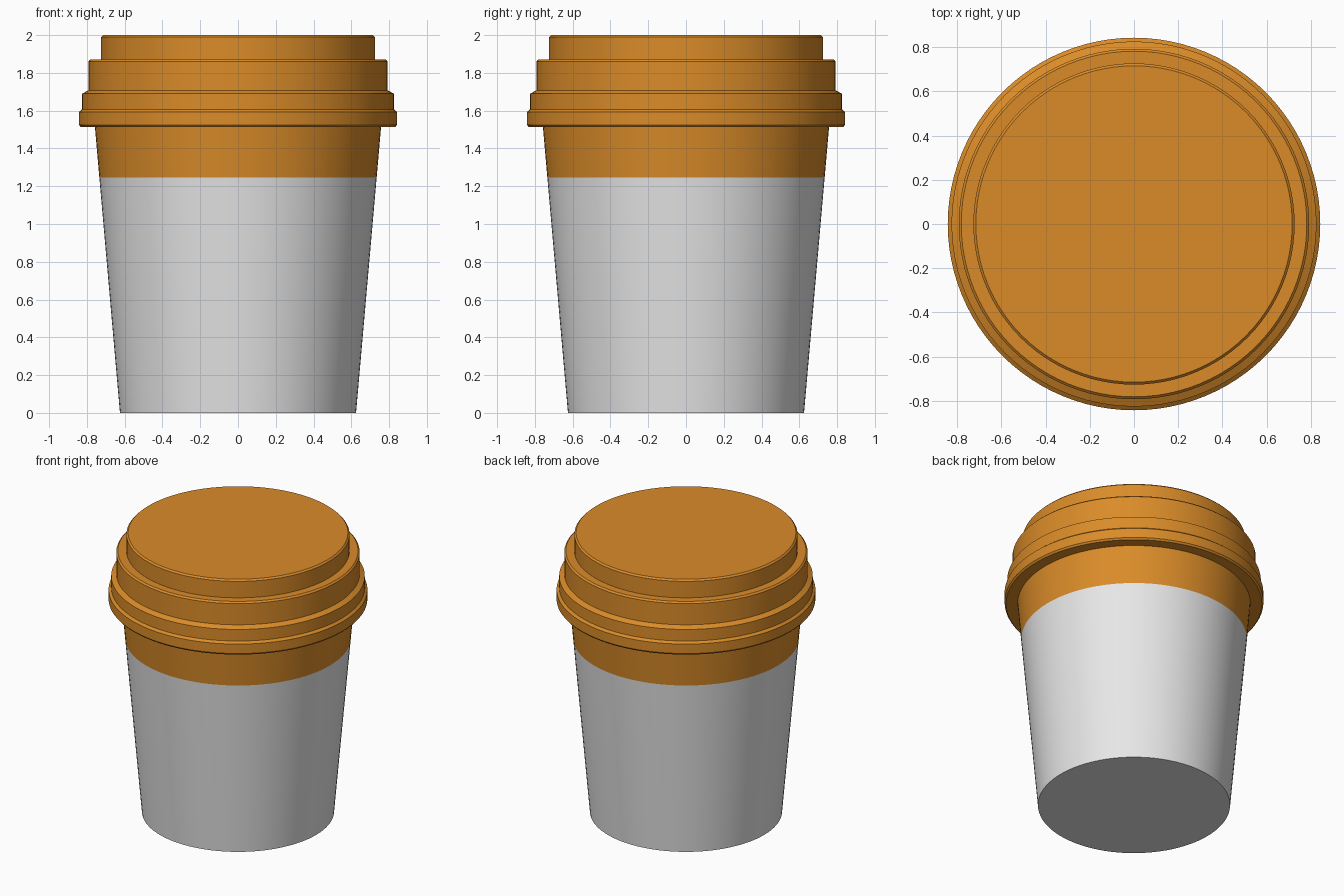
import bpy, bmesh, math

if "Cube" in bpy.data.objects:
    bpy.data.objects.remove(bpy.data.objects["Cube"])

SEGMENTS = 96


def material(name, rgb):
    m = bpy.data.materials.new(name)
    m.diffuse_color = (*rgb, 1.0)
    m.use_nodes = True
    m.node_tree.nodes["Principled BSDF"].inputs["Base Color"].default_value = m.diffuse_color
    return m


def lathe(name, profile, mats):
    """Revolve (radius, z) points around z and cap both ends."""
    bm = bmesh.new()
    rings = []
    for r, z in profile:
        rings.append([bm.verts.new((r * math.cos(2 * math.pi * i / SEGMENTS),
                                    r * math.sin(2 * math.pi * i / SEGMENTS), z))
                      for i in range(SEGMENTS)])
    for a, b in zip(rings, rings[1:]):
        for i in range(SEGMENTS):
            j = (i + 1) % SEGMENTS
            bm.faces.new((a[i], a[j], b[j], b[i]))
    bm.faces.new(rings[0][::-1])
    bm.faces.new(rings[-1])
    mesh = bpy.data.meshes.new(name)
    bm.to_mesh(mesh)
    bm.free()
    for m in mats:
        mesh.materials.append(m)
    obj = bpy.data.objects.new(name, mesh)
    bpy.context.collection.objects.link(obj)
    bpy.ops.object.select_all(action='DESELECT')
    obj.select_set(True)
    bpy.context.view_layer.objects.active = obj
    bpy.ops.object.shade_smooth_by_angle(angle=math.radians(25))
    return obj


white = material("paper_white", (0.8, 0.8, 0.8))
orange = material("caramel_orange", (0.70, 0.26, 0.022))

# Tapered cup with an orange band above z = 1.245
BAND_Z = 1.245
cup = lathe("cup", [(0.625, 0.0), (0.734, BAND_Z), (0.758, 1.52)], [white, orange])
for face in cup.data.polygons:
    face.material_index = 1 if face.center.z > BAND_Z else 0

# Stepped lid with small chamfers
lathe("lid", [(0.757, 1.513), (0.832, 1.513), (0.842, 1.525), (0.842, 1.593),
              (0.825, 1.607), (0.825, 1.69), (0.792, 1.708), (0.792, 1.86),
              (0.781, 1.871), (0.726, 1.871), (0.726, 1.989), (0.715, 2.0)], [orange])
